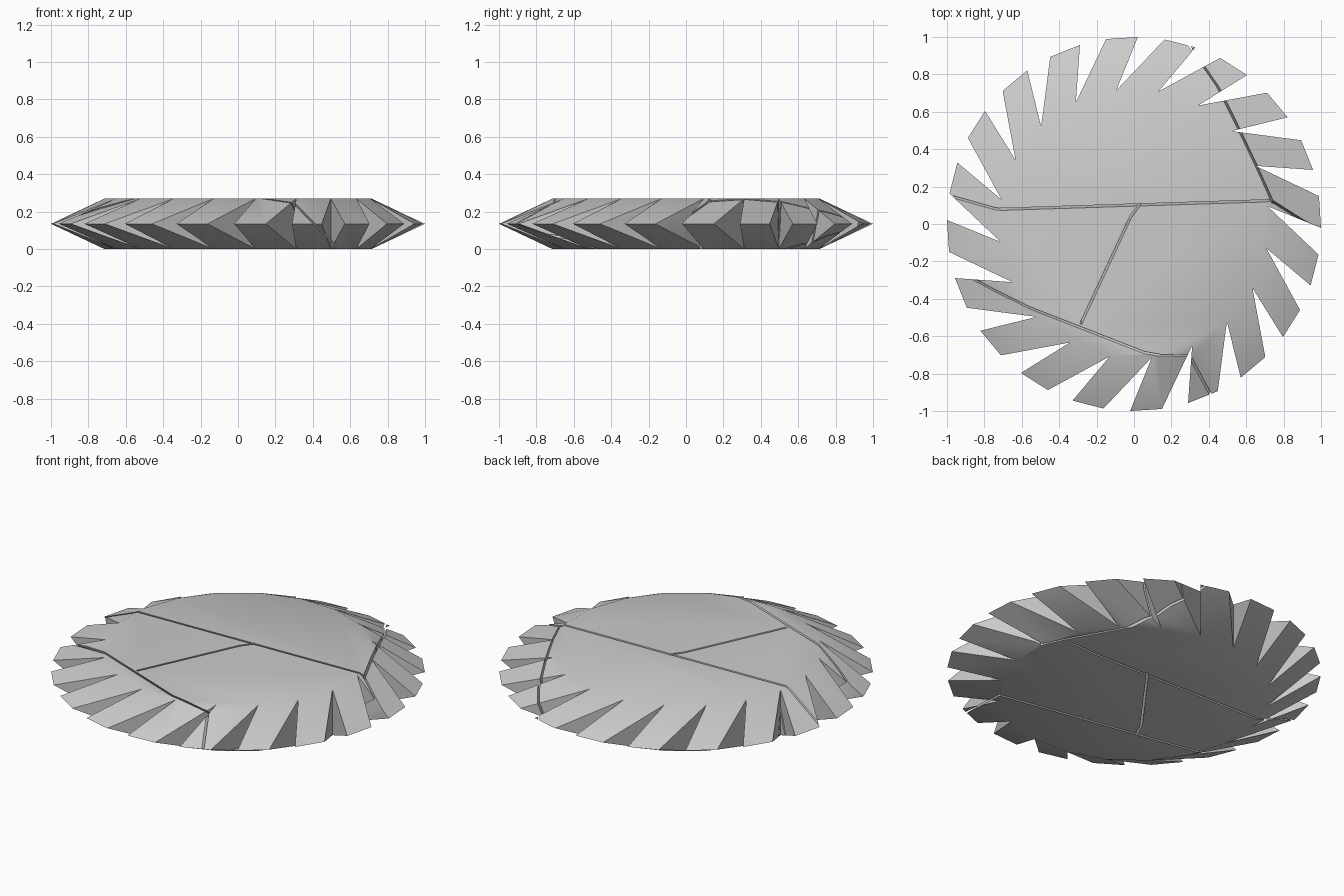
import bpy, bmesh, math
from mathutils import Vector

if "Cube" in bpy.data.objects:
    bpy.data.objects.remove(bpy.data.objects["Cube"])

H, N, R_IN, R_OUT = 0.27, 20, 0.72, 1.0
STEP, START = 360 / N, -10.4


def pt(r, deg, z):
    a = math.radians(deg)
    return (r * math.cos(a), r * math.sin(a), z)


def make_object(name, bm):
    bm.normal_update()
    me = bpy.data.meshes.new(name)
    bm.to_mesh(me)
    bm.free()
    ob = bpy.data.objects.new(name, me)
    bpy.context.scene.collection.objects.link(ob)
    return ob


def volume(me):
    b = bmesh.new()
    b.from_mesh(me)
    v = b.calc_volume(signed=True) if len(b.faces) else 0.0
    b.free()
    return v


# Toothed disc: flat top and bottom, teeth swept clockwise to a sharp rim
bm = bmesh.new()
top, bot, lead, trail = [], [], [], []
for k in range(N):
    a = START + k * STEP
    top.append(bm.verts.new(pt(R_IN, a, H)))
    bot.append(bm.verts.new(pt(R_IN, a, 0)))
    lead.append(bm.verts.new(pt(R_OUT, a - 8.8, H / 2)))
    trail.append(bm.verts.new(pt(R_OUT, a + 1.0, H / 2)))
bm.faces.new(top)
bm.faces.new(bot[::-1])
for k in range(N):
    n = (k + 1) % N
    bm.faces.new((top[k], lead[k], trail[k], top[n]))
    bm.faces.new((bot[n], trail[k], lead[k], bot[k]))
    bm.faces.new((top[k], bot[k], lead[k]))
    bm.faces.new((top[n], trail[k], bot[n]))
disc = make_object("toothed_disc", bm)


# Thin slab cutter following a crack's line on the top and on the bottom
def crack_slab(pt_top, qt_top, pt_bot, qt_bot, width=0.012):
    d = Vector((qt_top[0] - pt_top[0], qt_top[1] - pt_top[1], 0)).normalized()
    side = Vector((-d.y, d.x, 0)) * width / 2
    b = bmesh.new()
    ring = []
    for z in (-0.05, H + 0.05):
        f = z / H
        p, q = [Vector((lo[0] + (hi[0] - lo[0]) * f, lo[1] + (hi[1] - lo[1]) * f, z))
                for lo, hi in ((pt_bot, pt_top), (qt_bot, qt_top))]
        ring.append([b.verts.new(v) for v in (p - side, q - side, q + side, p + side)])
    lo, hi = ring
    b.faces.new(lo[::-1])
    b.faces.new(hi)
    for i in range(4):
        j = (i + 1) % 4
        b.faces.new((lo[i], lo[j], hi[j], hi[i]))
    bmesh.ops.triangulate(b, faces=b.faces[:])
    ob = make_object("crack_cutter", b)
    ob.hide_render = True
    return ob


# Cut one crack, accepting only a result that keeps nearly all the volume
def cut(ob, cutter):
    before = volume(ob.data)
    for solver in ('EXACT', 'MANIFOLD', 'FLOAT'):
        mod = ob.modifiers.new("crack", 'BOOLEAN')
        mod.operation = 'DIFFERENCE'
        mod.solver = solver
        mod.object = cutter
        bpy.context.view_layer.update()
        deps = bpy.context.evaluated_depsgraph_get()
        me = bpy.data.meshes.new_from_object(ob.evaluated_get(deps))
        ob.modifiers.remove(mod)
        if 0.9 * before < volume(me) < 0.99999 * before:
            ob.data = me
            break
    bpy.data.objects.remove(cutter)


cracks = [
    # long middle crack
    ((-1.05, 0.080), (0.745, 0.125), (-1.05, 0.225), (0.65, 0.20)),
    # lower crack
    ((-1.05, -0.256), (0.275, -0.727), (-1.05, -0.15), (0.54, -0.475)),
    # link between them
    ((0.035, 0.11), (-0.285, -0.535), (0.085, 0.215), (-0.29, -0.325)),
    # right-hand crack
    ((0.745, 0.115), (0.30, 1.05), (0.72, 0.075), (0.183, 1.05)),
    # short cracks through single teeth
    ((0.74, 0.125), (1.05, -0.04), (0.715, 0.085), (1.05, -0.07)),
    ((0.275, -0.72), (0.275, -1.05), (0.54, -0.47), (0.54, -1.05)),
]
for c in cracks:
    cut(disc, crack_slab(*c))

# Smooth shading with the sharp edges kept
bpy.context.view_layer.objects.active = disc
disc.select_set(True)
bpy.ops.object.shade_smooth_by_angle(angle=math.radians(30))
